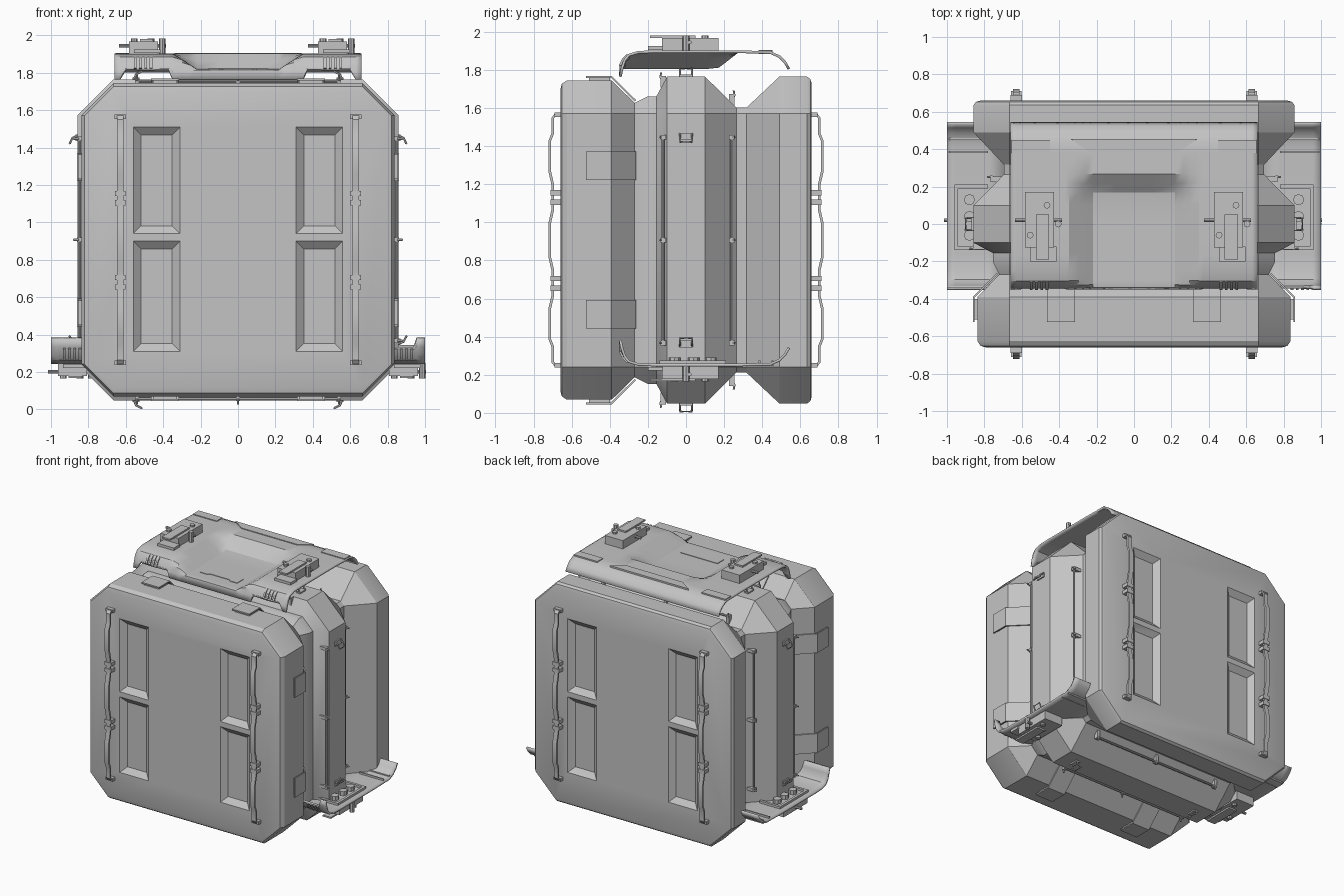
import bpy, bmesh, math
from mathutils import Matrix, Vector

cube = bpy.data.objects.get("Cube")
if cube:
    bpy.data.objects.remove(cube, do_unlink=True)

MID = 0.907   # height of the crate centre
FLAT = 0.665  # half length of each straight side

grey = bpy.data.materials.new("plain_grey")
grey.use_nodes = True
grey.diffuse_color = (0.55, 0.55, 0.55, 1)
grey.node_tree.nodes["Principled BSDF"].inputs["Base Color"].default_value = (0.55, 0.55, 0.55, 1)


def finish(name, bm, smooth=True):
    bmesh.ops.recalc_face_normals(bm, faces=bm.faces[:])
    mesh = bpy.data.meshes.new(name)
    bm.to_mesh(mesh)
    bm.free()
    mesh.materials.append(grey)
    ob = bpy.data.objects.new(name, mesh)
    bpy.context.collection.objects.link(ob)
    if smooth:
        bpy.ops.object.select_all(action='DESELECT')
        ob.select_set(True)
        bpy.context.view_layer.objects.active = ob
        bpy.ops.object.shade_smooth_by_angle(angle=math.radians(28))
    return ob


def loft(bm, rings, m=Matrix()):
    """Skin closed rings of points and cap both ends."""
    loops = [[bm.verts.new(m @ Vector(p)) for p in ring] for ring in rings]
    n = len(loops[0])
    for a, b in zip(loops, loops[1:]):
        for i in range(n):
            j = (i + 1) % n
            bm.faces.new((a[i], a[j], b[j], b[i]))
    bm.faces.new(loops[0])
    bm.faces.new(loops[-1])


def box(bm, x, y, z, m=Matrix()):
    loft(bm, [[(x[0], y[0], h), (x[1], y[0], h), (x[1], y[1], h), (x[0], y[1], h)] for h in z], m)


def strip(bm, path, x0, x1, thick, m=Matrix()):
    """Bent plate: a (y, z) path, widened along x."""
    rings = []
    for i, p in enumerate(path):
        a, b = path[max(i - 1, 0)], path[min(i + 1, len(path) - 1)]
        t = Vector((b[0] - a[0], b[1] - a[1])).normalized() * thick
        low = (p[0] + t.y, p[1] - t.x)
        rings.append([(x0, *p), (x1, *p), (x1, *low), (x0, *low)])
    loft(bm, rings, m)


def tube(bm, path, r, m=Matrix(), sides=8):
    """Round bar through a path of points."""
    pts = [Vector(p) for p in path]
    rings = []
    for i, p in enumerate(pts):
        t = (pts[min(i + 1, len(pts) - 1)] - pts[max(i - 1, 0)]).normalized()
        u = t.orthogonal().normalized()
        if abs(t.y) < 0.9:
            u = Vector((0, 1, 0)).cross(t).normalized()
        v = t.cross(u)
        rings.append([p + (u * math.cos(k * math.tau / sides) + v * math.sin(k * math.tau / sides)) * r
                      for k in range(sides)])
    loft(bm, rings, m)


# Four sides of the crate, each built as the top and turned about y
SIDES = [Matrix.Translation((0, 0, MID)) @ Matrix.Rotation(k * math.pi / 2, 4, 'Y') for k in range(4)]
# Front and back, each built as the front
ENDS = [Matrix(), Matrix.Rotation(math.pi, 4, 'Z')]


def octagon(y, r):
    f = min(FLAT, r)
    return [(x, y, MID + z) for x, z in
            ((r, -f), (r, f), (f, r), (-f, r), (-r, f), (-r, -f), (-f, -r), (f, -r))]


# Crate body: two outer blocks and a middle rib, with grooves between
profile = [(-.66, .79), (-.652, .82), (-.625, .838), (-.39, .838), (-.27, .72), (-.2, .755),
           (-.155, .755), (-.1, .858), (.1, .858), (.265, .695), (.317, .695), (.49, .858),
           (.635, .858), (.653, .845), (.66, .82)]
bm = bmesh.new()
loft(bm, [octagon(y, r) for y, r in profile])
body = finish("crate_body", bm, False)

# Sunken panels on both ends
bm = bmesh.new()
for m in ENDS:
    for sx in (-1, 1):
        for z0, z1 in ((.31, .90), (.94, 1.51)):
            rings = []
            for y, inset in ((-.70, -.04), (-.66, 0), (-.625, .042)):
                xs = sorted((sx * (.31 + inset), sx * (.56 - inset)))
                rings.append([(xs[0], y, z0 + inset), (xs[1], y, z0 + inset),
                              (xs[1], y, z1 - inset), (xs[0], y, z1 - inset)])
            loft(bm, rings, m)
cutter = finish("panel_cutter", bm, False)
cutter.hide_render = True
mod = body.modifiers.new("panels", 'BOOLEAN')
mod.object = cutter
mod.solver = 'EXACT'
bpy.ops.object.select_all(action='DESELECT')
body.select_set(True)
bpy.context.view_layer.objects.active = body
bpy.ops.object.modifier_apply(modifier="panels")
bpy.data.objects.remove(cutter, do_unlink=True)
bpy.ops.object.shade_smooth_by_angle(angle=math.radians(28))

# Wavy grab bars on both ends, with paired clips
half = [(.675, .66), (.692, .64), (.692, .56), (.708, .52), (.708, .36), (.692, .29),
        (.692, .16), (.708, .09)]
wave = [(-y, MID + z) for y, z in half] + [(-y, MID - z) for y, z in reversed(half)]
bars, clips = bmesh.new(), bmesh.new()
for m in ENDS:
    for sx in (-1, 1):
        x = sx * .63
        strip(bars, wave, x - .018, x + .018, .014, m)
        for z in (.25, 1.565):
            box(clips, (x - .03, x + .03), (-.69, -.655), (z - .012, z + .012), m)
        for z in (.68, 1.13):
            for dz in (-.025, .025):
                box(clips, (x - .028, x + .028), (-.71, -.655), (z + dz - .014, z + dz + .014), m)
finish("grab_bars", bars)
finish("grab_bar_clips", clips)

# Clasp plates wrapping the front block on every side
bm = bmesh.new()
for m in SIDES:
    for x0, x1 in ((-.465, -.315), (.315, .465)):
        strip(bm, [(-.525, .862), (-.39, .862), (-.262, .735)], x0, x1, .01, m)
        box(bm, (x0 + .01, x1 - .01), (-.51, -.4), (.83, .855), m)
finish("clasp_plates", bm)

# Rods and end hooks on the middle rib
rods, hooks = bmesh.new(), bmesh.new()
for m in SIDES:
    for y, r, lean in ((-.12, .85, -.03), (.24, .755, .03)):
        tube(rods, [(-.545, y, r - .04), (-.545, y, r), (.545, y, r), (.545, y, r - .04)], .008, m)
        for x in (-.54, 0, .54):
            box(hooks, (x - .012, x + .012), (y - .015, y + .015), (r - .05, r + .012), m)
            tube(hooks, [(x, y, r - .02), (x, y + lean / 2, r + .005), (x, y + lean / 3, r + .03)],
                 .006, m, 6)
    for s in (-1, 1):
        tube(hooks, [(s * .56, -.032, .85), (s * .545, -.032, .885), (s * .515, -.032, .9),
                     (s * .515, .032, .9), (s * .545, .032, .885), (s * .56, .032, .85)], .006, m, 6)
        box(hooks, (s * .545 - .018, s * .545 + .018), (-.035, .035), (.85, .868), m)
finish("rib_rods", rods)
finish("rib_hooks", hooks)


def ramp(v, a, b):
    return min(max((v - a) / (b - a), 0), 1)


# Sheet pressed with a central dish and turned-down front and back lips
SHEET = [(-.345, 1.765), (-.335, 1.81), (-.322, 1.85), (-.3, 1.878), (-.25, 1.893), (-.16, 1.896),
         (0, 1.896), (.1, 1.896), (.17, 1.896), (.22, 1.896), (.27, 1.896), (.38, 1.893),
         (.44, 1.893), (.49, 1.87), (.52, 1.84), (.54, 1.805)]


def sheet(name, xs, dished, m):
    bm = bmesh.new()
    rows = []
    for i, (y, z) in enumerate(SHEET):
        row = []
        for x in xs:
            dish = ramp(abs(x), .35, .22) * ramp(y, .27, .16) if dished else 0
            h = min(z, 1.896 - .085 * dish)
            if .36 < abs(x) < max(xs) - .05:
                h = max(h, 1.82) if y < 0 else h
            row.append(bm.verts.new(m @ Vector((x, y, h))))
        rows.append(row)
    for a, b in zip(rows, rows[1:]):
        for j in range(len(xs) - 1):
            bm.faces.new((a[j], a[j + 1], b[j + 1], b[j]))
    ob = finish(name, bm)
    mod = ob.modifiers.new("thickness", 'SOLIDIFY')
    mod.thickness = .014
    mod.offset = 0


def fittings(name, x, m, s=1):
    """Latch box with small knobs, slots and edge ribs beside it."""
    bm = bmesh.new()
    box(bm, (x - .078, x + .078), (-.125, .17), (1.9, 1.968), m)
    box(bm, (x - .05, x + .09), (-.2, -.12), (1.905, 1.925), m)
    box(bm, (x - .02, x + .05), (-.19, .05), (1.968, 1.98), m)
    for px, py in ((-.05, -.06), (.04, .1), (.1, .0)):
        tube(bm, [(x + px, py, 1.9), (x + px, py, 1.982)], .018, m)
    tube(bm, [(x - .13, .02, 1.945), (x + .12, .02, 1.945)], .01, m)
    for k in range(4):  # vent ribs along the front lip
        rx = x + s * (k * .028 - .04)
        strip(bm, [(-.352, 1.825), (-.335, 1.86), (-.31, 1.885)], rx - .007, rx + .007, .012, m)
    finish(name, bm)


# Top lid
lid_x = [s * v for s, v in [(-1, v) for v in (.66, .63, .6, .5, .37, .35, .3, .26, .22, .1)]]
lid_x += [0] + [-v for v in reversed(lid_x)]
sheet("top_lid", lid_x, True, Matrix())
for side, s in (("left", 1), ("right", -1)):
    fittings(f"lid_latch_{side}", s * .505, Matrix(), s)

# Raised pads on the lid
bm = bmesh.new()
outline = [(-.34, .455), (-.24, .385), (.24, .385), (.34, .455)]
loft(bm, [[(x, y, z) for x, y in outline] for z in (1.885, 1.906)])
for s in (-1, 1):
    box(bm, sorted((s * .45, s * .655)), (.38, .45), (1.885, 1.906))
outline = [(-.16, -.16), (-.16, -.24), (-.1, -.24), (-.08, -.225), (.08, -.225), (.1, -.24),
           (.16, -.24), (.16, -.16)]
loft(bm, [[(x, y, z) for x, y in outline] for z in (1.805, 1.822)])
finish("lid_pads", bm)

# Lower side trays: the same sheet turned upside down
flip = Matrix.Translation((0, 0, 2.147)) @ Matrix.Diagonal((1, 1, -1, 1))
frames = bmesh.new()
for side, s in (("left", 1), ("right", -1)):
    xs = [s * v for v in (.69, .78, .86, .94, .955, 1)]
    sheet(f"side_tray_{side}", sorted(xs), False, flip)
    fittings(f"tray_latch_{side}", s * .885, flip, s)
    for x0, x1, y0, y1 in ((.78, .96, .19, .21), (.78, .96, -.14, -.12), (.94, .96, -.12, .19),
                           (.78, .99, .38, .39), (.78, .99, .45, .46)):
        box(frames, sorted((s * x0, s * x1)), (y0, y1), (.245, .275))
    for y in (-.06, .04, .13):
        tube(frames, [(s * .88, y, .25), (s * .88, y, .29)], .03)
finish("tray_frames", frames)
